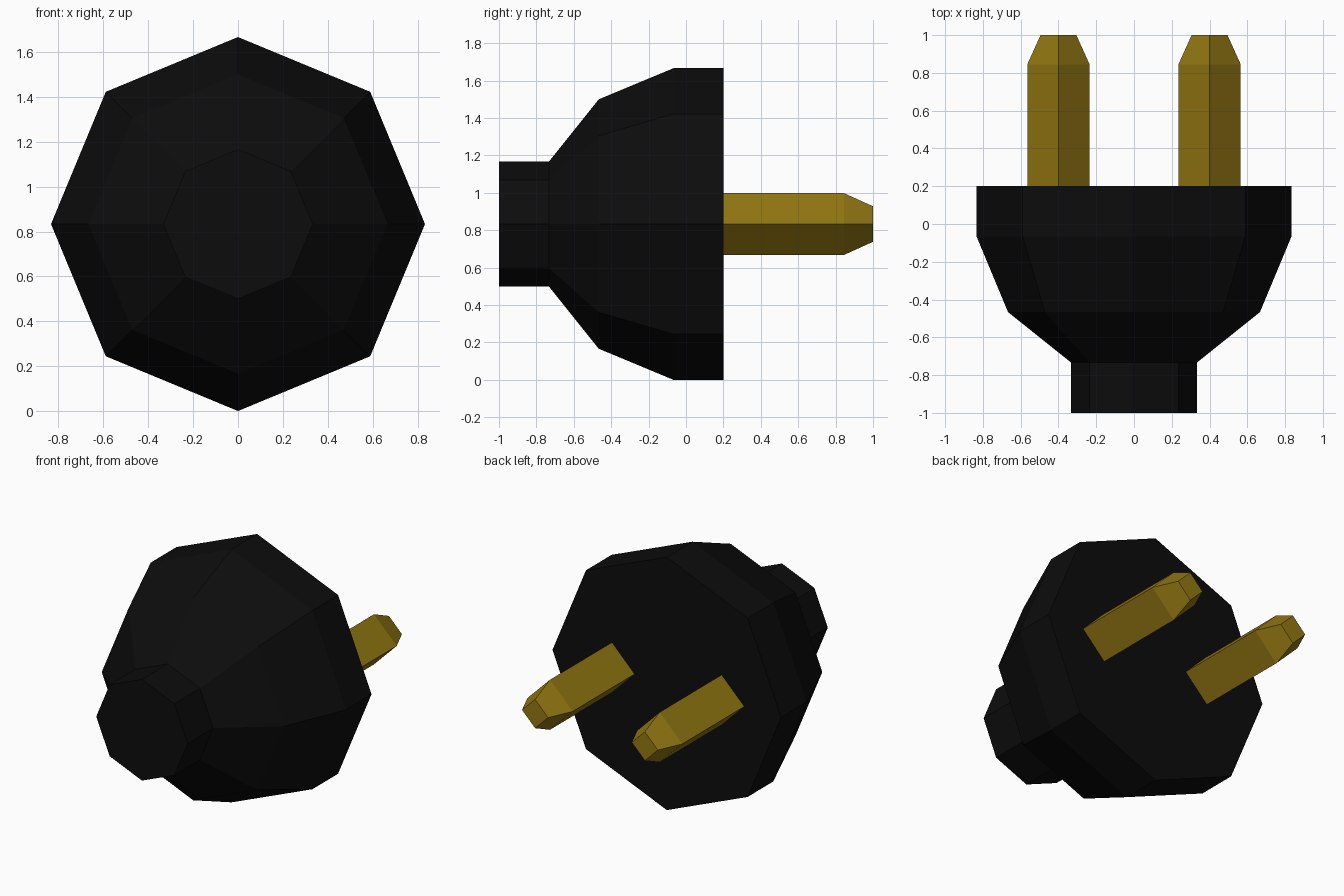
import bpy, bmesh, math

if "Cube" in bpy.data.objects:
    bpy.data.objects.remove(bpy.data.objects["Cube"])

CENTRE_Z = 0.8333


def material(name, rgb):
    m = bpy.data.materials.new(name)
    m.diffuse_color = (*rgb, 1.0)
    m.use_nodes = True
    m.node_tree.nodes["Principled BSDF"].inputs["Base Color"].default_value = m.diffuse_color
    return m


def lathe_y(name, profile, sides, x, mat):
    """Closed faceted solid along y from (y, radius) rings, with a corner on top."""
    bm = bmesh.new()
    rings = []
    for y, r in profile:
        angles = [math.pi / 2 + 2 * math.pi * i / sides for i in range(sides)]
        rings.append([bm.verts.new((x + r * math.cos(a), y, CENTRE_Z + r * math.sin(a)))
                      for a in angles])
    for a, b in zip(rings, rings[1:]):
        for i in range(sides):
            j = (i + 1) % sides
            bm.faces.new((a[i], a[j], b[j], b[i]))
    bm.faces.new(rings[0])
    bm.faces.new(rings[-1])
    bmesh.ops.recalc_face_normals(bm, faces=bm.faces)
    mesh = bpy.data.meshes.new(name)
    bm.to_mesh(mesh)
    bm.free()
    mesh.materials.append(mat)
    obj = bpy.data.objects.new(name, mesh)
    bpy.context.collection.objects.link(obj)
    return obj


black = material("black plastic", (0.0038, 0.0038, 0.0038))
brass = material("brass", (0.29, 0.185, 0.006))

# Octagonal plug body with cable collar
lathe_y("plug_body",
        [(-1.0, 0.3333), (-0.7333, 0.3333), (-0.4667, 0.6667), (-0.0667, 0.8333), (0.2, 0.8333)],
        8, 0, black)

# Two diamond-section prongs with tapered tips
for side, x in (("left", -0.4), ("right", 0.4)):
    lathe_y(side + "_prong", [(0.2, 0.165), (0.845, 0.165), (1.0, 0.095)], 4, x, brass)
